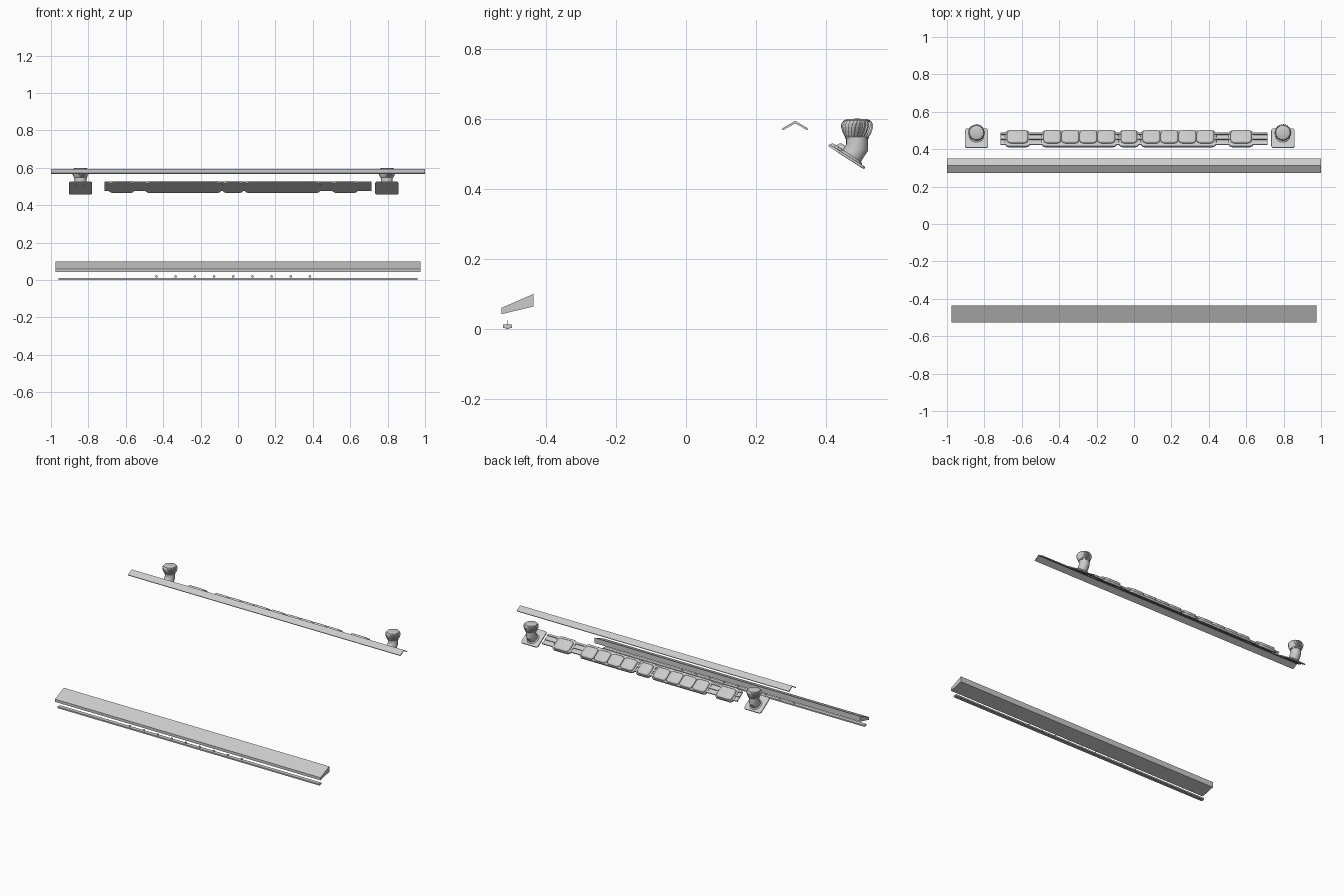
import bpy, bmesh
from math import sin, cos, pi, atan
from mathutils import Vector, Matrix

if "Cube" in bpy.data.objects:
    bpy.data.objects.remove(bpy.data.objects["Cube"])

SLOPE = atan(0.64)                       # pitch of the rear roof
TILT = Matrix.Rotation(-SLOPE, 4, 'X')
N = Vector((0, sin(SLOPE), cos(SLOPE)))


def make(name, verts, faces, smooth=None, matrix=None):
    me = bpy.data.meshes.new(name)
    me.from_pydata([tuple(v) for v in verts], [], faces)
    bm = bmesh.new()
    bm.from_mesh(me)
    bmesh.ops.recalc_face_normals(bm, faces=bm.faces)
    bm.to_mesh(me)
    bm.free()
    ob = bpy.data.objects.new(name, me)
    bpy.context.collection.objects.link(ob)
    if matrix:
        ob.matrix_world = matrix
    if smooth:
        bpy.ops.object.select_all(action='DESELECT')
        ob.select_set(True)
        bpy.context.view_layer.objects.active = ob
        bpy.ops.object.shade_smooth_by_angle(angle=smooth)
    return ob


def loft(name, rings, smooth=None, matrix=None):
    """Skin equal-length rings into a closed solid."""
    n = len(rings[0])
    verts = [v for r in rings for v in r]
    faces = [(k * n + i, k * n + (i + 1) % n, (k + 1) * n + (i + 1) % n, (k + 1) * n + i)
             for k in range(len(rings) - 1) for i in range(n)]
    faces += [tuple(range(n)), tuple(range(len(verts) - n, len(verts)))]
    return make(name, verts, faces, smooth, matrix)


def extrude_x(name, profile, x0, x1, matrix=None):
    return loft(name, [[(x, y, z) for y, z in profile] for x in (x0, x1)], None, matrix)


def rect(y0, y1, z0, z1):
    return [(y0, z0), (y1, z0), (y1, z1), (y0, z1)]


def rounded(cx, cy, w, h, r, z):
    pts = []
    for q, (sx, sy) in enumerate(((1, 1), (-1, 1), (-1, -1), (1, -1))):
        for i in range(5):
            a = (q + i / 4) * pi / 2
            pts.append((cx + sx * (w / 2 - r) + r * cos(a),
                        cy + sy * (h / 2 - r) + r * sin(a), z))
    return pts


def slab(name, cx, cy, w, h, r, z0, z1, soft, matrix):
    """Rounded pad with a softened upper rim."""
    rings = [rounded(cx, cy, w, h, r, z0), rounded(cx, cy, w, h, r, z1 - soft)]
    for a in (pi / 6, pi / 3, pi / 2):
        d = soft * (1 - cos(a))
        rings.append(rounded(cx, cy, w - 2 * d, h - 2 * d, r - d,
                             z1 - soft + soft * sin(a)))
    return loft(name, rings, 0.7, matrix)


# Folded ridge cap
extrude_x("ridge_cap", [(0.274, 0.572), (0.312, 0.594), (0.349, 0.572),
                        (0.346, 0.567), (0.312, 0.587), (0.277, 0.567)], -1, 1)

# Front canopy wedge
extrude_x("front_canopy", [(-0.527, 0.042), (-0.435, 0.064),
                           (-0.435, 0.1), (-0.527, 0.06)], -0.975, 0.975)

# Low strip under the canopy with a row of small discs
extrude_x("ground_strip", rect(-0.523, -0.497, 0.003, 0.012), -0.96, 0.96)
extrude_x("strip_foot", rect(-0.516, -0.504, 0, 0.003), -0.96, 0.96)
for i in range(9):
    x = -0.436 + i * 0.1026
    loft("strip_disc", [[(x + 0.007 * cos(a * pi / 6), y, 0.019 + 0.007 * sin(a * pi / 6))
                         for a in range(12)] for y in (-0.511, -0.509)])

# Roof row: ribbed rail, backing plates and puffed pads, all on the slope
ROW = Matrix.Translation((0, 0.4525, 0.493)) @ TILT
extrude_x("roof_rail", rect(-0.038, 0.034, 0.002, 0.008), -0.715, 0.715, ROW)
for v in (-0.034, -0.002, 0.03):
    extrude_x("rail_rib", rect(v - 0.006, v + 0.006, 0.007, 0.014), -0.715, 0.715, ROW)
groups = [(-0.69, -0.555, 1), (-0.495, -0.09, 4), (-0.082, 0.028, 1),
          (0.035, 0.44, 4), (0.505, 0.64, 1)]
for x0, x1, count in groups:
    slab("backing_plate", (x0 + x1) / 2, 0, x1 - x0, 0.102, 0.024, 0, 0.013, 0.004, ROW)
    step = (x1 - x0 - 0.02) / count
    for i in range(count):
        slab("roof_pad", x0 + 0.01 + (i + 0.5) * step, 0.006, step - 0.003, 0.08,
             0.02, 0.011, 0.026, 0.009, ROW)


# Turbine roof vents
def vent(x):
    base = Matrix.Translation((x, 0.4575, 0.49)) @ TILT
    slab("vent_flashing", 0, 0, 0.125, 0.122, 0.014, -0.001, 0.006, 0.002, base)
    # mitred elbow: square to the roof, then upright
    p1 = Vector((x, 0.4885, 0.518))
    p0 = p1 - 0.042 * N
    side = Vector((1, 0, 0))

    def ring(c, axis_angle, r, stretch=1):
        d = Vector((0, cos(axis_angle), -sin(axis_angle)))
        return [c + r * (side * cos(a * pi / 12) + d * stretch * sin(a * pi / 12))
                for a in range(24)]
    loft("vent_elbow", [ring(p0, SLOPE, 0.031),
                        ring(p1, SLOPE / 2, 0.031, 1 / cos(SLOPE / 2)),
                        ring(Vector((x, 0.4885, 0.55)), 0, 0.031)], 0.5)
    loft("vent_collar", [ring(p0, SLOPE, 0.043), ring(p0 + 0.006 * N, SLOPE, 0.041),
                         ring(p0 + 0.014 * N, SLOPE, 0.032)], 0.5)
    # louvred ball: sawtooth cross-section twisted along its height
    profile = [(0.033, 0.546), (0.038, 0.554), (0.043, 0.565), (0.046, 0.577),
               (0.045, 0.586), (0.039, 0.594)]
    rings = []
    for k, (r, z) in enumerate(profile):
        pts = []
        for b in range(24):
            for f, s in ((0, 1), (0.8, 0.88)):
                a = (b + f + k * 0.22) * pi / 12
                pts.append((x + r * s * cos(a), 0.4885 + r * s * sin(a), z))
        rings.append(pts)
    loft("vent_turbine", rings)
    c = Vector((x, 0.4885, 0))
    loft("turbine_cap", [ring(c + Vector((0, 0, z)), 0, r) for r, z in
                         ((0.039, 0.591), (0.038, 0.595), (0.028, 0.599), (0.008, 0.6))], 0.6)
    loft("turbine_rim", [ring(c + Vector((0, 0, z)), 0, 0.034) for z in (0.543, 0.548)], 0.6)


for vx in (-0.842, 0.796):
    vent(vx)
